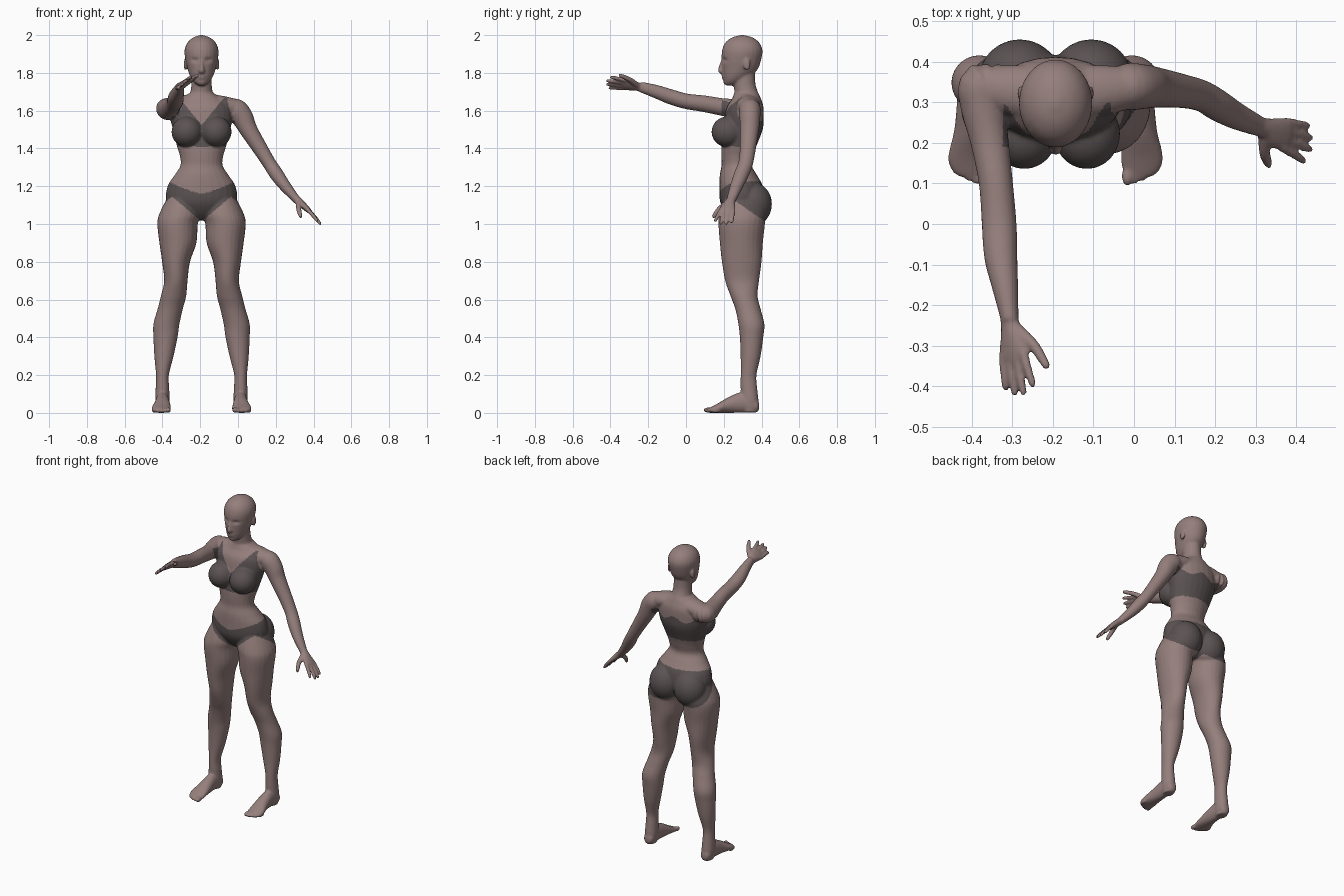
import bpy, bmesh, math
from mathutils import Vector, Matrix

C = -0.193          # x of the body's mirror plane
SEG = 24
bm = bmesh.new()


def spline(keys, n=5):
    """Catmull-Rom through the key tuples."""
    out = []
    for i in range(len(keys) - 1):
        p0, p1, p2, p3 = (keys[max(i - 1, 0)], keys[i], keys[i + 1],
                          keys[min(i + 2, len(keys) - 1)])
        for k in range(n):
            t = k / n
            out.append([0.5 * (2 * b + (c - a) * t + (2 * a - 5 * b + 4 * c - d) * t * t
                               + (3 * b - a - 3 * c + d) * t ** 3)
                        for a, b, c, d in zip(p0, p1, p2, p3)])
    return out + [list(keys[-1])]


def tube(keys, side, axis=None):
    """Loft ellipses (x, y, z, a, b); a lies along side, axis fixes the ring normal."""
    pts = spline(keys)
    rings = []
    for i, p in enumerate(pts):
        q, r = pts[min(i + 1, len(pts) - 1)], pts[max(i - 1, 0)]
        t = Vector(axis) if axis else (Vector(q[:3]) - Vector(r[:3])).normalized()
        u = Vector(side)
        u = (u - t * u.dot(t)).normalized()
        v = t.cross(u)
        a, b = max(p[3], 0.003), max(p[4], 0.003)
        rings.append([bm.verts.new(Vector(p[:3]) + u * a * math.cos(w) + v * b * math.sin(w))
                      for w in (2 * math.pi * k / SEG for k in range(SEG))])
    for r, s in zip(rings, rings[1:]):
        for k in range(SEG):
            bm.faces.new((r[k], r[(k + 1) % SEG], s[(k + 1) % SEG], s[k]))
    bm.faces.new(rings[0][::-1])
    bm.faces.new(rings[-1])


def ball(c, r):
    m = Matrix.Translation(c) @ Matrix.Diagonal((*r, 1))
    bmesh.ops.create_uvsphere(bm, u_segments=24, v_segments=16, radius=1, matrix=m)


def upright(keys, s=1):
    """Vertical loft from (dx, y, z, half width, half depth)."""
    tube([(C + s * k[0], *k[1:]) for k in keys], (1, 0, 0), (0, 0, 1))


# torso
upright([(0, .30, 1.02, .05, .05), (0, .30, 1.06, .12, .09), (0, .298, 1.12, .185, .118),
         (0, .292, 1.2, .18, .115), (0, .277, 1.26, .142, .098), (0, .268, 1.31, .112, .08),
         (0, .272, 1.36, .115, .085), (0, .28, 1.41, .13, .092), (0, .302, 1.5, .152, .104),
         (0, .307, 1.56, .165, .104), (0, .313, 1.62, .158, .097), (0, .32, 1.66, .115, .078),
         (0, .32, 1.69, .07, .066)])
# neck
upright([(0, .325, 1.64, .085, .075), (0, .32, 1.69, .062, .064),
         (0, .31, 1.74, .054, .058), (0, .305, 1.82, .054, .06)])
# collar and shoulder line
tube([(C + d, y, z, a, b) for d, y, z, a, b in (
    (-.19, .337, 1.61, .05, .048), (-.1, .327, 1.63, .065, .05), (0, .32, 1.635, .07, .053),
    (.1, .327, 1.63, .065, .05), (.19, .337, 1.61, .05, .048))], (0, 1, 0))
# head
upright([(0, .232, 1.733, .018, .018), (0, .246, 1.75, .04, .046), (0, .267, 1.78, .06, .073),
         (0, .285, 1.82, .074, .095), (0, .293, 1.87, .086, .105), (0, .298, 1.92, .09, .107),
         (0, .298, 1.96, .075, .09), (0, .298, 1.987, .045, .055), (0, .298, 2.0, .008, .01)])
# nose, lips, chin
tube([(C, .197, 1.875, .007, .008), (C, .188, 1.84, .009, .012),
      (C, .183, 1.812, .016, .013), (C, .192, 1.8, .012, .008)], (1, 0, 0))
ball((C, .199, 1.782), (.024, .011, .006))
ball((C, .201, 1.772), (.02, .011, .006))
ball((C, .217, 1.752), (.024, .02, .018))

for s in (-1, 1):
    # ear, breast, buttock
    ball((C + s * .085, .322, 1.845), (.009, .019, .032))
    ball((C + s * .077, .222, 1.488), (.082, .087, .082))
    ball((C + s * .088, .355, 1.105), (.102, .1, .115))
    # leg
    upright([(.10, .30, 1.16, .07, .09), (.113, .30, 1.06, .108, .122),
             (.127, .295, 1.0, .107, .123), (.125, .293, .9, .098, .114),
             (.135, .295, .8, .074, .105), (.136, .297, .7, .062, .09),
             (.148, .307, .62, .067, .072), (.166, .328, .55, .067, .067),
             (.186, .346, .47, .069, .069), (.191, .347, .4, .064, .062),
             (.199, .342, .3, .051, .053), (.207, .331, .2, .034, .042),
             (.207, .333, .13, .036, .044), (.207, .338, .06, .038, .046),
             (.207, .34, .004, .03, .038)], s)
    # foot
    tube([(C + s * d, y, z, a, b) for d, y, z, a, b in (
        (.207, .388, .035, .012, .014), (.207, .37, .04, .032, .038),
        (.207, .30, .055, .036, .055), (.208, .23, .043, .042, .043),
        (.213, .165, .024, .052, .024), (.21, .13, .015, .045, .015),
        (.205, .115, .012, .03, .01))], (1, 0, 0), (0, -1, 0))
    # toes
    for i in range(5):
        r = .015 if i == 0 else .0115
        ball((C + s * (.176 + .019 * i), .118 + .0025 * i * i, r), (r * .9, .025, r))


def hand(wrist, d, w, palm, thumb):
    """Palm, four fingers and thumb; d points to the fingertips, w to the thumb."""
    o, d = Vector(wrist), Vector(d).normalized()
    w = Vector(w)
    w = (w - d * w.dot(d)).normalized()
    n = d.cross(w)
    if n.dot(Vector(palm)) < 0:
        n = -n

    def at(x, y, z, *r):
        return (*(o + d * x + w * y + n * z), *r)
    tube([at(-.02, 0, 0, .024, .021), at(.015, 0, 0, .026, .02), at(.05, .002, 0, .037, .018),
          at(.085, 0, 0, .043, .014), at(.105, 0, 0, .036, .009)], w)
    for y, length, spread in ((.033, .085, .013), (.011, .1, .003),
                              (-.011, .095, -.003), (-.032, .077, -.008)):
        tube([at(.08, y, 0, .011, .011), at(.09 + length * .5, y + spread * .6, .003, .0105, .0105),
              at(.09 + length * .9, y + spread, .008, .0095, .009),
              at(.092 + length, y + spread, .009, .004, .004)], w)
    end = Vector(thumb)
    a = Vector((.02, .012, .004))
    b = a.lerp(end, .5) + Vector((-.006, .006, 0))
    tube([at(*a, .016, .016), at(*b, .014, .014), at(*a.lerp(end, .93), .0105, .0105),
          at(*end, .004, .004)], n)


# lowered arm
tube([(-.06, .335, 1.6, .045, .045), (-.015, .338, 1.605, .06, .058), (.022, .338, 1.565, .058, .055),
      (.055, .336, 1.5, .048, .05), (.12, .327, 1.395, .04, .042), (.168, .315, 1.318, .036, .039),
      (.205, .293, 1.262, .037, .039), (.25, .267, 1.2, .031, .034),
      (.305, .242, 1.135, .022, .026), (.317, .237, 1.12, .02, .024)], (1, 0, 1))
hand((.312, .239, 1.13), (.143, -.046, -.135), (.1, -1, -.1), (-.7, 0, -.7), (.1, .078, .055))
# raised arm
tube([(-.31, .335, 1.605, .045, .045), (-.368, .342, 1.612, .06, .055), (-.372, .29, 1.608, .055, .057),
      (-.355, .2, 1.618, .047, .047), (-.34, .1, 1.636, .042, .044), (-.332, 0, 1.65, .043, .041),
      (-.328, -.08, 1.673, .041, .04), (-.318, -.15, 1.698, .033, .036),
      (-.308, -.22, 1.72, .024, .03), (-.306, -.24, 1.725, .022, .028)], (1, 0, 0))
hand((-.306, -.238, 1.724), (.02, -.2, .035), (.75, 0, .65), (.65, 0, -.75), (.135, .092, .02))

# fuse the parts into one smooth skin
src = bpy.data.meshes.new("body_parts")
bmesh.ops.recalc_face_normals(bm, faces=bm.faces)
bm.to_mesh(src)
bm.free()
body = bpy.data.objects.new("body", src)
bpy.context.collection.objects.link(body)
rem = body.modifiers.new("fuse", 'REMESH')
rem.mode = 'VOXEL'
rem.voxel_size = 0.006
smo = body.modifiers.new("soften", 'SMOOTH')
smo.factor = 0.5
smo.iterations = 5
mesh = bpy.data.meshes.new_from_object(body.evaluated_get(bpy.context.evaluated_depsgraph_get()))
body.modifiers.clear()
body.data = mesh
bpy.data.meshes.remove(src)

# eye sockets
for v in mesh.vertices:
    if v.co.z > 1.8 and v.co.y < .26:
        for s in (-1, 1):
            e = ((v.co.x - C - s * .036) / .02) ** 2 + ((v.co.z - 1.868) / .012) ** 2
            v.co.y += .01 * math.exp(-e)

for name, col in (("skin", (.30, .213, .203, 1)), ("dark_underwear", (.105, .085, .087, 1))):
    m = bpy.data.materials.new(name)
    m.diffuse_color = col
    mesh.materials.append(m)


def is_top(d, y, z):
    a = abs(d)
    if not (1.41 < z < 1.668 and a < .178 and y > .12):
        return False
    if y > .3:
        return z < 1.56 + .015 * math.cos(d * 40)
    if d < 0 and z > 1.57 and (a > .13 or (y < .19 and a > .08)):
        return False
    return z < 1.525 + 1.2 * a and a < .135 + (1.66 - z) * .25


def is_brief(d, y, z):
    a = abs(d)
    upper = 1.225 if y > .3 else 1.16 + .062 * min(1, a / .17) ** 1.3
    lower = min(1.03 + .85 * (a - .02), 1.165 - .7 * (y - .2))
    return a < .3 and lower < z < upper


# underwear colour by region
for f in mesh.polygons:
    f.use_smooth = True
    x, y, z = f.center
    f.material_index = int(is_top(x - C, y, z) or is_brief(x - C, y, z))
